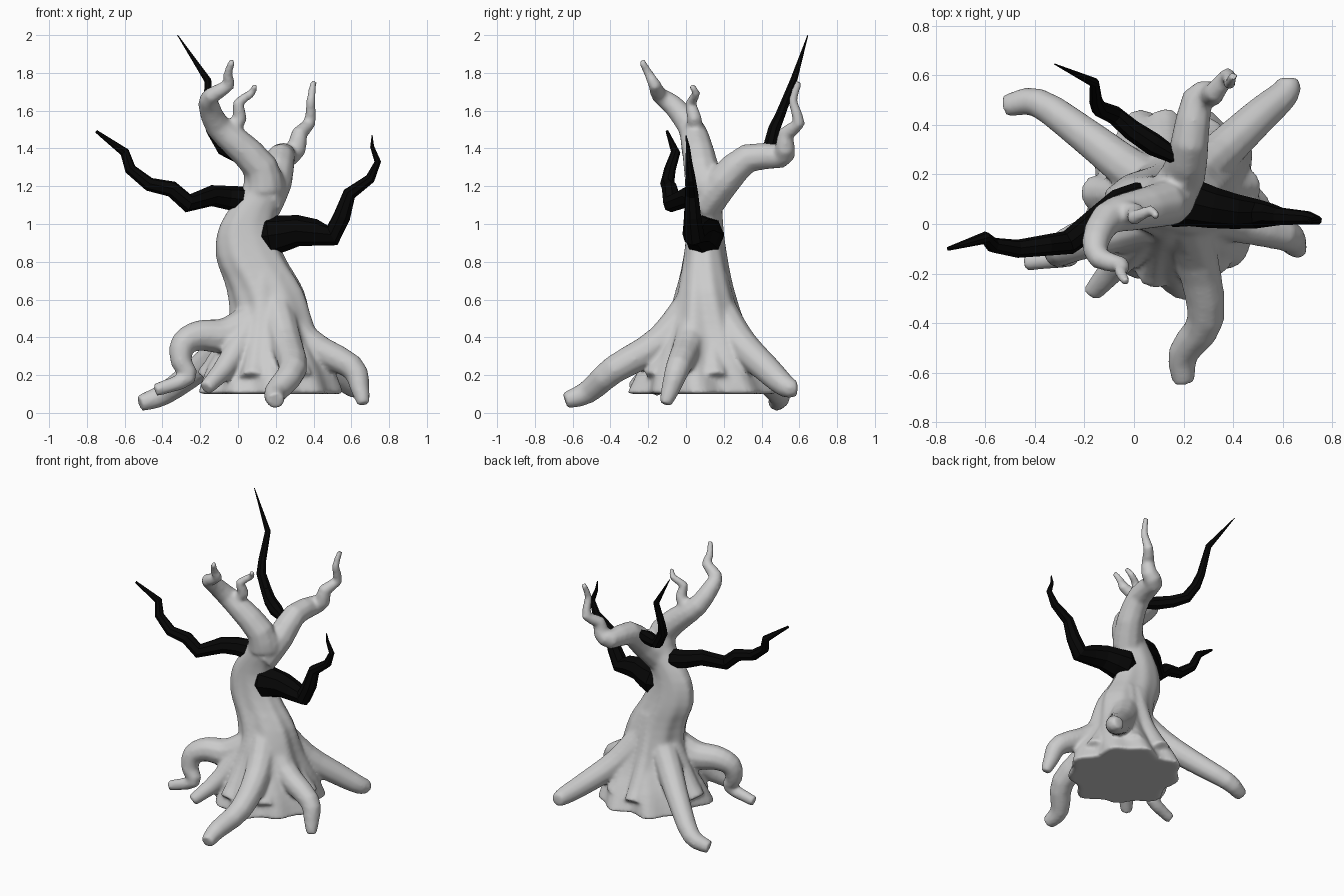
import bpy, bmesh, math
from mathutils import Vector

if "Cube" in bpy.data.objects:
    bpy.data.objects.remove(bpy.data.objects["Cube"])


def spline(pts, steps):
    """Catmull-Rom through points of any dimension."""
    P = [Vector(p) for p in pts]
    P = [2 * P[0] - P[1]] + P + [2 * P[-1] - P[-2]]
    out = []
    for a, b, c, d in zip(P, P[1:], P[2:], P[3:]):
        for k in range(steps):
            t = k / steps
            out.append(.5 * (2 * b + (c - a) * t + (2 * a - 5 * b + 4 * c - d) * t ** 2
                             + (3 * b - a - 3 * c + d) * t ** 3))
    return out + [P[-2]]


def loft(bm, rings):
    """Skin a list of coordinate rings and cap both ends."""
    prev = None
    for co in rings:
        ring = [bm.verts.new(c) for c in co]
        n = len(ring)
        if prev:
            for i in range(n):
                j = (i + 1) % n
                bm.faces.new((prev[i], prev[j], ring[j], ring[i]))
        else:
            bm.faces.new(ring[::-1])
        prev = ring
    bm.faces.new(prev)


def limb(bm, r0, r1, k, pts, steps=3, sides=10, ends=(1, 1)):
    """Tapered tube: radius falls from r0 to r1 with exponent k; ends scale the end rings."""
    P = spline(pts, steps)
    u, rings, last = None, [], len(P) - 1
    for i, p in enumerate(P):
        d0 = (p - P[max(i - 1, 0)]).normalized()
        d1 = (P[min(i + 1, last)] - p).normalized()
        t = (d0 + d1).normalized()
        u = t.orthogonal() if u is None else u - t * u.dot(t)
        u.normalize()
        v = t.cross(u)
        r = r1 + (r0 - r1) * (1 - i / last) ** k
        r *= ends[0] if i == 0 else ends[1] if i == last else 1
        rings.append([p + r * (math.cos(a) * u + math.sin(a) * v)
                      for a in (math.tau * j / sides for j in range(sides))])
    loft(bm, rings)


def finish(bm, name):
    bmesh.ops.recalc_face_normals(bm, faces=bm.faces)
    me = bpy.data.meshes.new(name)
    bm.to_mesh(me)
    bm.free()
    ob = bpy.data.objects.new(name, me)
    bpy.context.collection.objects.link(ob)
    return ob


# Trunk: lobed, slightly twisted sections (centre x, half width, half depth, z)
bm = bmesh.new()
rings = []
for cx, w, d, z in spline([(.17, .36, .375, .1), (.175, .31, .31, .25), (.185, .22, .21, .45),
                           (.15, .2, .15, .65), (.065, .18, .115, .83), (.05, .145, .095, 1),
                           (.135, .115, .09, 1.18), (.128, .098, .065, 1.29)], 3):
    ring = []
    for j in range(64):
        a = math.tau * j / 64
        s = a + z * .7
        f = 1 + .075 * (1.3 - z) * (.7 * math.cos(9 * s) + .6 * math.cos(5 * s + 1))
        ring.append((cx + f * w * math.cos(a), .1 + f * d * math.sin(a), z))
    rings.append(ring)
loft(bm, rings)

# Upper trunk curling into the front branch, its twig, and the back branch
limb(bm, .108, .02, 1.25, [(.14, .1, 1.18), (.12, .08, 1.3), (-.02, .05, 1.44), (-.11, .02, 1.52),
                           (-.155, -.07, 1.63), (-.14, -.14, 1.68), (-.05, -.165, 1.735),
                           (-.055, -.195, 1.79), (-.03, -.235, 1.865)], 2)
limb(bm, .05, .018, 1.3, [(-.06, .05, 1.47), (.01, .045, 1.56), (0, .025, 1.64),
                          (.07, .055, 1.69), (.09, .025, 1.735)], 2)
limb(bm, .105, .02, 1.3, [(.13, .09, 1.1), (.2, .2, 1.23), (.225, .33, 1.35), (.255, .5, 1.36),
                          (.31, .525, 1.4), (.325, .53, 1.48), (.38, .6, 1.535),
                          (.385, .565, 1.65), (.4, .6, 1.755)], 2)

# Roots: long back left, arched left, front, right, back right, small front left
limb(bm, .1, .045, .9, [(.14, .12, .58), (-.03, .23, .39), (-.2, .36, .24), (-.39, .49, .1),
                        (-.52, .475, .05)])
limb(bm, .11, .036, 1.1, [(.12, .04, .5), (-.06, -.02, .41), (-.2, -.06, .41), (-.29, -.1, .365),
                          (-.3, -.12, .27), (-.265, -.13, .185), (-.44, -.155, .12)])
limb(bm, .1, .045, .8, [(.18, .07, .62), (.25, -.13, .38), (.29, -.38, .23), (.2, -.52, .11),
                        (.2, -.64, .065)])
limb(bm, .1, .033, .9, [(.2, .08, .62), (.36, .02, .38), (.6, -.04, .245), (.645, -.08, .13),
                        (.665, -.11, .045)])
limb(bm, .1, .042, .8, [(.19, .14, .6), (.34, .28, .38), (.5, .43, .23), (.61, .53, .14),
                        (.62, .59, .13)])
limb(bm, .09, .04, 1, [(.14, .07, .6), (-.04, -.13, .28), (-.17, -.28, .13)])

# Ridges running down the trunk into the base
for deg in (10, 60, 95, 175, 257, 305):
    c, s = math.cos(math.radians(deg)), math.sin(math.radians(deg))
    limb(bm, .055, .075, 1, [(.15 + r * c, .1 + r * s, z)
                             for r, z in ((.08, .72), (.16, .45), (.25, .27), (.31, .175))])
tree = finish(bm, "trunk_and_roots")

# Fuse the grey parts into one flowing skin
m = tree.modifiers.new("fuse", 'REMESH')
m.mode, m.voxel_size = 'VOXEL', .011
m = tree.modifiers.new("soften", 'SMOOTH')
m.factor, m.iterations = .5, 12
bpy.context.view_layer.objects.active = tree
tree.select_set(True)
bpy.ops.object.convert(target='MESH')
bpy.ops.object.shade_smooth_by_angle(angle=math.radians(50))

# Dark faceted branches: swollen at the trunk, pointed at the tip
dark = bpy.data.materials.new("dark_bark")
dark.diffuse_color = (.002, .002, .002, 1)
dark.use_nodes = True
dark.node_tree.nodes["Principled BSDF"].inputs["Base Color"].default_value = dark.diffuse_color


def dark_branch(name, r0, r1, k, pts):
    bm = bmesh.new()
    limb(bm, r0, r1, k, pts, 1, 8, (.6, .4))
    finish(bm, name).data.materials.append(dark)


dark_branch("left_dark_branch", .076, .02, 1.1,
            [(.09, .11, 1.12), (.02, .1, 1.13), (-.06, .08, 1.14), (-.14, .02, 1.15),
             (-.265, -.075, 1.11), (-.35, -.085, 1.185), (-.47, -.1, 1.21), (-.57, -.085, 1.29),
             (-.6, -.055, 1.38), (-.75, -.1, 1.49)])
dark_branch("right_dark_branch", .122, .006, 1.3,
            [(.11, .1, .93), (.17, .095, .94), (.24, .085, .95), (.32, .065, .965), (.41, .05, .955),
             (.5, .04, .94), (.55, .035, 1.04), (.59, .03, 1.16), (.7, .025, 1.24),
             (.74, .015, 1.33), (.71, .01, 1.41), (.71, 0, 1.47)])
dark_branch("back_dark_branch", .05, .006, .6,
            [(.17, .27, 1.335), (.08, .32, 1.35), (-.01, .38, 1.37), (-.08, .44, 1.4),
             (-.14, .465, 1.5), (-.155, .5, 1.58), (-.16, .57, 1.76), (-.32, .645, 2)])
